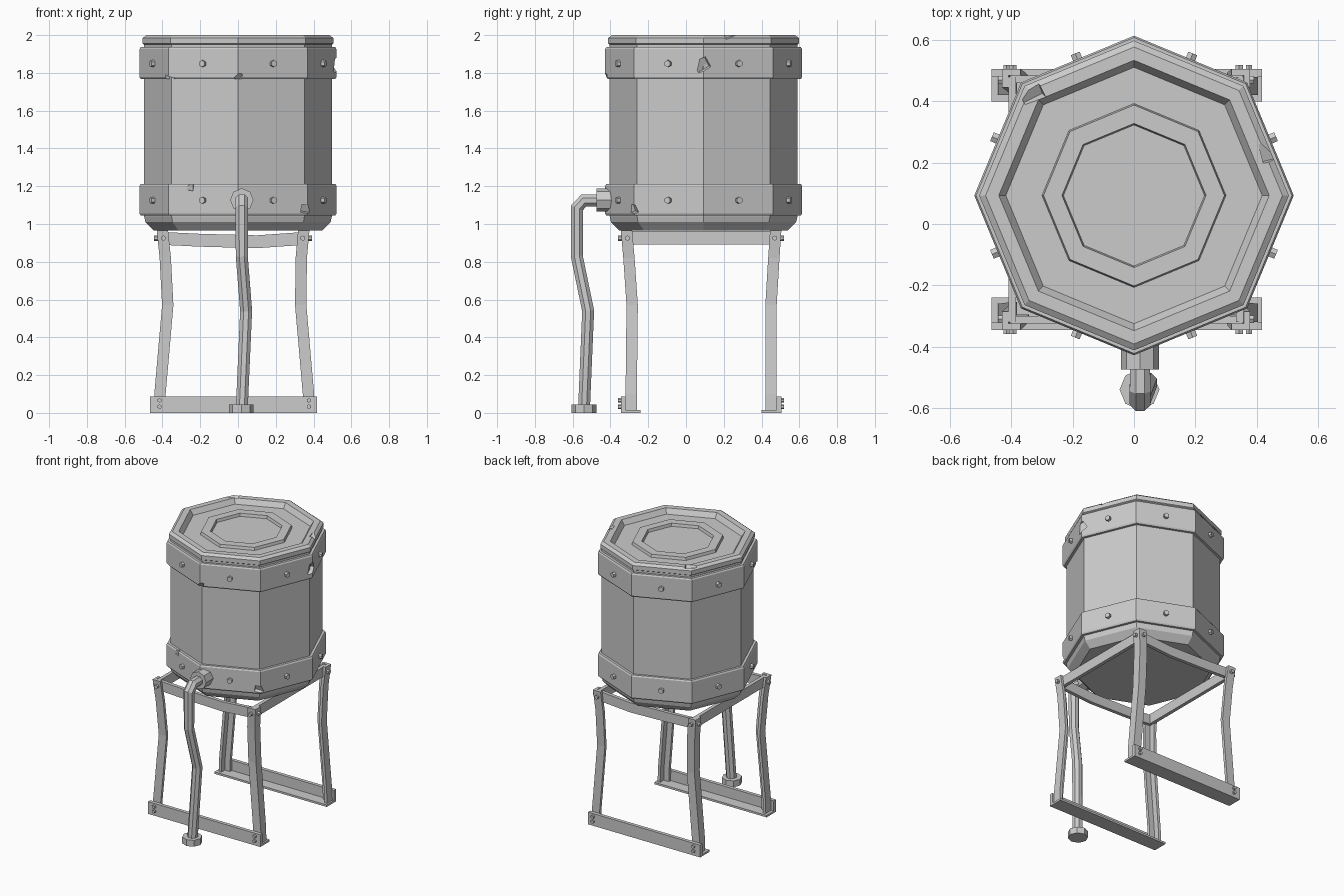
import bpy, bmesh
from math import cos, sin, pi
from mathutils import Vector, Matrix

old = bpy.data.objects.get("Cube")
if old:
    bpy.data.objects.remove(old, do_unlink=True)

grey = bpy.data.materials.new("plain grey")
grey.use_nodes = True
COLOUR = (0.6, 0.6, 0.6, 1)
grey.diffuse_color = COLOUR
grey.node_tree.nodes["Principled BSDF"].inputs["Base Color"].default_value = COLOUR

CY = 0.093   # barrel centre in y


def finish(name, bm):
    bmesh.ops.recalc_face_normals(bm, faces=bm.faces)
    me = bpy.data.meshes.new(name)
    bm.to_mesh(me)
    bm.free()
    me.materials.append(grey)
    ob = bpy.data.objects.new(name, me)
    bpy.context.collection.objects.link(ob)
    return ob


def loft(name, rings, closed=False):
    """Skin equal-length loops of points; cap the ends or close the loop."""
    bm = bmesh.new()
    loops = [[bm.verts.new(p) for p in ring] for ring in rings]
    pairs = list(zip(loops, loops[1:]))
    if closed:
        pairs.append((loops[-1], loops[0]))
    else:
        bm.faces.new(loops[0])
        bm.faces.new(loops[-1])
    for a, b in pairs:
        for i in range(len(a)):
            j = (i + 1) % len(a)
            bm.faces.new((a[i], a[j], b[j], b[i]))
    return finish(name, bm)


def octagon(r, z):
    return [(r * cos(i * pi / 4), CY + r * sin(i * pi / 4), z) for i in range(8)]


def revolve(name, profile, closed=False):
    return loft(name, [octagon(r, z) for r, z in profile], closed)


def box(name, lo, hi):
    (x0, y0, z0), (x1, y1, z1) = lo, hi
    return loft(name, [[(x0, y0, z), (x1, y0, z), (x1, y1, z), (x0, y1, z)] for z in (z0, z1)])


def peg(name, base, direction, r, length, sides):
    """Straight prism from a base point along a direction."""
    d = Vector(direction).normalized()
    bm = bmesh.new()
    place = Matrix.Translation(Vector(base) + d * length / 2) @ d.to_track_quat("Z", "Y").to_matrix().to_4x4()
    bmesh.ops.create_cone(bm, cap_ends=True, segments=sides, radius1=r, radius2=r,
                          depth=length, matrix=place)
    return finish(name, bm)


def nick(target, at, size, turn):
    """Chip a battered notch out of a part."""
    bm = bmesh.new()
    bmesh.ops.create_cube(bm, size=1, matrix=Matrix.Translation(at)
                          @ Matrix.Rotation(turn, 4, (1, 0.6, 0.8)) @ Matrix.Diagonal((*size, 1)))
    cutter = finish("nick_cutter", bm)
    cutter.hide_render = True
    cutter.hide_set(True)
    mod = target.modifiers.new("nick", "BOOLEAN")
    mod.operation = "DIFFERENCE"
    mod.solver = "EXACT"
    mod.object = cutter


# Barrel with chamfered foot, raised rim and stepped lid
barrel = revolve("barrel", [
    (0.445, 0.965), (0.49, 1.01), (0.497, 1.04), (0.497, 1.95), (0.505, 1.955),
    (0.505, 1.985), (0.484, 2.0), (0.441, 2.0), (0.418, 1.965),
    (0.3, 1.965), (0.295, 1.985), (0.235, 1.985), (0.23, 1.965)])
nick(barrel, (-0.33, CY + 0.33, 2.01), (0.07, 0.05, 0.04), 0.7)
nick(barrel, (0.44, 0.26, 2.02), (0.06, 0.12, 0.05), 0.4)

# Two bands, each with one rivet per side
bands = {}
for name, z0, z1 in (("lower_band", 1.045, 1.212), ("upper_band", 1.768, 1.936)):
    bands[name] = revolve(name, [(0.48, z0), (0.515, z0), (0.521, z0 + 0.01),
                                 (0.521, z1 - 0.01), (0.515, z1), (0.48, z1)], closed=True)
    for i in range(8):
        a = (i + 0.5) * pi / 4
        r = 0.521 * cos(pi / 8) - 0.005
        peg(name + "_rivet", (r * cos(a), CY + r * sin(a), (z0 + z1) / 2 - 0.003),
            (cos(a), sin(a), 0), 0.018, 0.025, 6)
nick(bands["upper_band"], (0, CY - 0.53, 1.765), (0.05, 0.05, 0.05), 0.8)
nick(bands["upper_band"], (-0.39, CY - 0.36, 1.765), (0.1, 0.06, 0.04), 0.3)
nick(bands["upper_band"], (0.53, CY, 1.84), (0.06, 0.07, 0.06), 0.7)
nick(bands["lower_band"], (0.365, CY - 0.38, 1.075), (0.06, 0.05, 0.04), 0.5)
nick(bands["lower_band"], (-0.3, CY - 0.43, 1.205), (0.13, 0.03, 0.05), 0.2)


# Four bent angle-iron legs: (z, outer x, outer y) down each leg
def leg(name, stations, sx, sy):
    w, t = 0.06, 0.02
    ell = [(0, 0), (w, 0), (w, t), (t, t), (t, w), (0, w)]
    loft(name, [[(x - sx * u, y - sy * v, z) for u, v in ell] for z, x, y in stations])


LEVELS = (0.012, 0.1, 0.57, 0.82, 0.965)
X = {-1: (-0.445, -0.443, -0.402, -0.415, -0.43), 1: (0.405, 0.403, 0.362, 0.365, 0.378)}
Y = {-1: (-0.32, -0.32, -0.315, -0.332, -0.345), 1: (0.48, 0.48, 0.48, 0.495, 0.505)}
for sx, side in ((-1, "right"), (1, "left")):
    for sy, end in ((-1, "front"), (1, "back")):
        name = f"{end}_{side}_leg"
        leg(name, list(zip(LEVELS, X[sx], Y[sy])), sx, sy)
        # Bolts through the top rails and the foot rail
        xt, yt = X[sx][-1], Y[sy][-1]
        peg(name + "_bolt", (xt - sx * 0.035, yt - sy * 0.012, 0.925), (0, sy, 0), 0.014, 0.026, 6)
        peg(name + "_bolt", (xt - sx * 0.012, yt - sy * 0.035, 0.925), (sx, 0, 0), 0.014, 0.026, 6)
        for z in (0.033, 0.066):
            peg(name + "_foot_bolt", (X[sx][0] - sx * 0.03, Y[sy][0] + sy * 0.015, z),
                (0, sy, 0), 0.012, 0.024, 6)

# Angle-iron foot rails, front and back
for sy, end in ((-1, "front"), (1, "back")):
    y = Y[sy][0]
    ell = [(0.025, 0), (0.025, 0.087), (0, 0.087), (0, 0.014), (-0.08, 0.014), (-0.08, 0)]
    loft(end + "_foot_rail", [[(x, y + sy * u, v) for u, v in ell] for x in (-0.465, 0.417)])

# Top frame: sagging front and back rails, straight side rails
for sy, end in ((-1, "front"), (1, "back")):
    y = Y[sy][-1] - sy * 0.02
    loft(end + "_top_rail", [
        [(x, y, z), (x, y - sy * 0.025, z), (x, y - sy * 0.025, z + 0.068), (x, y, z + 0.068)]
        for x, z in ((-0.405, 0.89), (-0.2, 0.88), (0.1, 0.872), (0.355, 0.89))])
for sx, side in ((-1, "right"), (1, "left")):
    x = X[sx][-1] - sx * 0.02
    box(side + "_top_rail", (min(x, x - sx * 0.025), -0.32, 0.892),
        (max(x, x - sx * 0.025), 0.48, 0.962))

# Outlet collar, bent drain pipe and its foot nut
peg("outlet_collar", (0.02, -0.475, 1.127), (0, 1, 0), 0.062, 0.12, 8)
path = [Vector(p) for p in ((0.02, -0.42, 1.125), (0.02, -0.54, 1.125), (0.02, -0.578, 1.085),
                            (0.02, -0.578, 0.83), (0.043, -0.518, 0.54), (0.02, -0.54, 0.02))]
rings = []
for i, p in enumerate(path):
    before = (p - path[i - 1]).normalized() if i else Vector((0, -1, 0))
    after = (path[i + 1] - p).normalized() if i + 1 < len(path) else before
    tangent = (before + after).normalized()
    side = Vector((1, 0, 0))
    up = side.cross(tangent).normalized()
    side = tangent.cross(up)
    r = 0.034 / max(0.9, before.dot(tangent))
    rings.append([p + r * (cos(k * pi / 4 + pi / 8) * side + sin(k * pi / 4 + pi / 8) * up)
                  for k in range(8)])
loft("drain_pipe", rings)
peg("pipe_foot_nut", (0.018, -0.54, 0), (0, 0, 1), 0.065, 0.045, 8)
